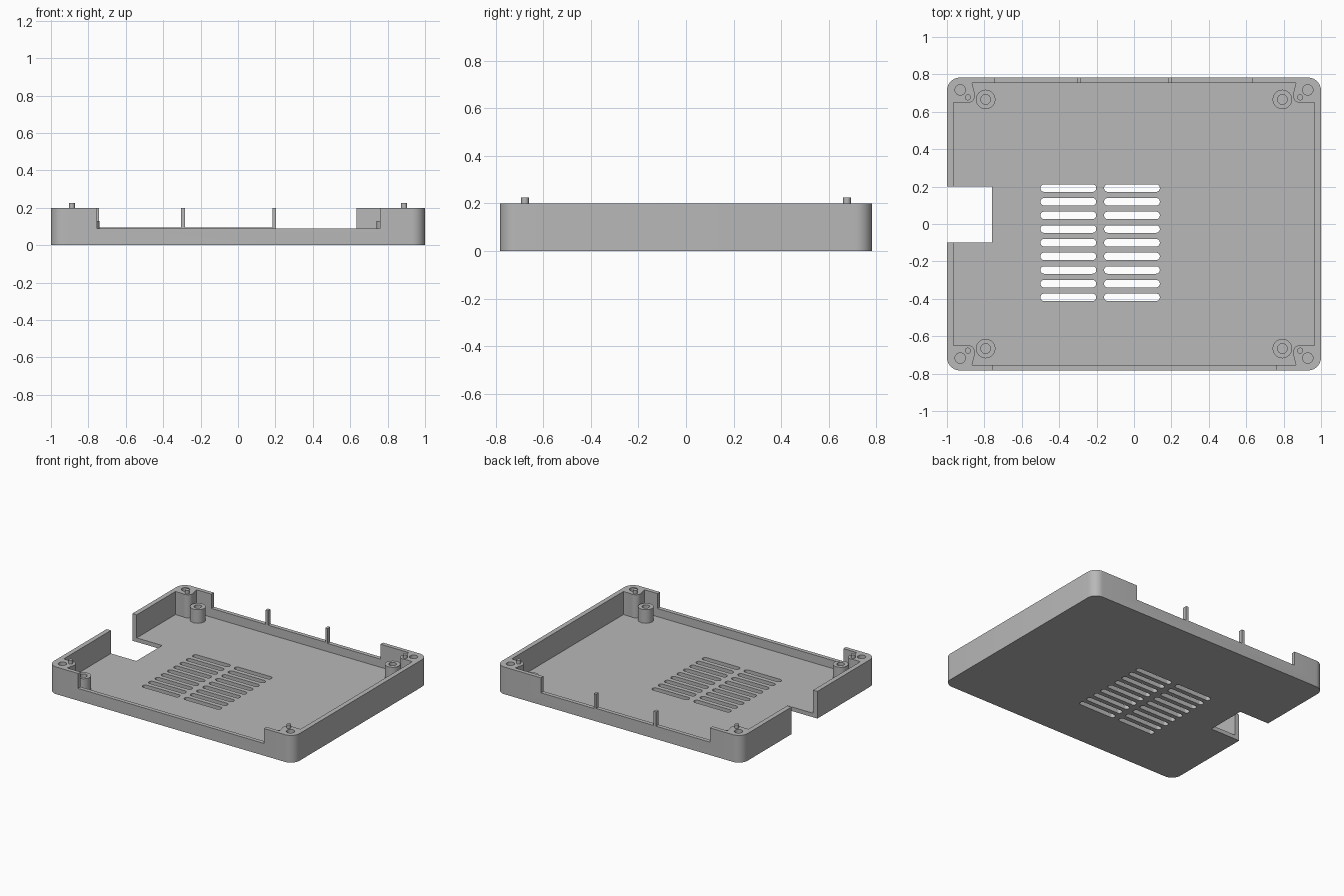
import bpy, bmesh
from math import sin, cos, pi, radians

if "Cube" in bpy.data.objects:
    bpy.data.objects.remove(bpy.data.objects["Cube"])

grey = bpy.data.materials.new("grey plastic")
grey.use_nodes = True
grey.diffuse_color = (0.48, 0.48, 0.48, 1)
grey.node_tree.nodes["Principled BSDF"].inputs["Base Color"].default_value = grey.diffuse_color

HX, HY, H = 1.0, 0.783, 0.2      # half width, half depth, wall height
FLOOR, LEDGE = 0.03, 0.09        # floor thickness, lowered wall height
CORNERS = [(sx, sy) for sx in (-1, 1) for sy in (-1, 1)]


def arc(cx, cy, r, start, end, n):
    return [(cx + r * cos(start + (end - start) * i / n),
             cy + r * sin(start + (end - start) * i / n)) for i in range(n + 1)]


def circle(cx, cy, r, n=32):
    return arc(cx, cy, r, 0, 2 * pi, n)[:-1]


def rounded(x0, x1, y0, y1, r, n=8):
    pts = []
    for k, (cx, cy) in enumerate([(x1 - r, y1 - r), (x0 + r, y1 - r),
                                  (x0 + r, y0 + r), (x1 - r, y0 + r)]):
        pts += arc(cx, cy, r, k * pi / 2, (k + 1) * pi / 2, n)
    return pts


def rect(x0, x1, y0, y1):
    return [(x0, y0), (x1, y0), (x1, y1), (x0, y1)]


def prisms(name, items):
    """One object made of upright prisms, each given as (outline, bottom, top)."""
    bm = bmesh.new()
    for outline, z0, z1 in items:
        face = bm.faces.new([bm.verts.new((x, y, z0)) for x, y in outline])
        top = bmesh.ops.extrude_face_region(bm, geom=[face])["geom"]
        for v in top:
            if isinstance(v, bmesh.types.BMVert):
                v.co.z = z1
    bmesh.ops.remove_doubles(bm, verts=bm.verts, dist=0.00001)
    bmesh.ops.recalc_face_normals(bm, faces=bm.faces)
    mesh = bpy.data.meshes.new(name)
    bm.to_mesh(mesh)
    bm.free()
    mesh.materials.append(grey)
    obj = bpy.data.objects.new(name, mesh)
    bpy.context.collection.objects.link(obj)
    return obj


def combine(obj, operation, items):
    """Apply a boolean with temporary prisms."""
    tool = prisms("cutter", items)
    tool.hide_render = True
    mod = obj.modifiers.new("boolean", "BOOLEAN")
    mod.operation, mod.object, mod.solver = operation, tool, "EXACT"
    graph = bpy.context.evaluated_depsgraph_get()
    result = bpy.data.meshes.new_from_object(obj.evaluated_get(graph))
    obj.modifiers.clear()
    obj.data = result
    bpy.data.objects.remove(tool)


def smooth(obj):
    bpy.ops.object.select_all(action="DESELECT")
    obj.select_set(True)
    bpy.context.view_layer.objects.active = obj
    bpy.ops.object.shade_smooth_by_angle(angle=radians(30))


# Tray: rounded block hollowed out
tray = prisms("case_tray", [(rounded(-HX, HX, -HY, HY, 0.07), 0, H)])
combine(tray, "DIFFERENCE", [(rounded(-0.965, 0.965, -0.753, 0.753, 0.035), FLOOR, 0.3)])

# Corner bosses flush with the rim
boss = [(0.975, 0.65)] + arc(0.89, 0.687, 0.04, -pi / 2 + 0.4, -pi - 0.1, 8)
boss += [(0.868, 0.765), (0.96, 0.765), (0.975, 0.75)]
combine(tray, "UNION", [([(sx * x, sy * y) for x, y in boss], 0.015, H) for sx, sy in CORNERS])

# Lowered front and back walls (two back posts remain), and the side opening
cuts = [(rect(-0.754, 0.76, -0.9, -0.72), LEDGE, 0.3),
        (rect(-0.743, -0.305, 0.72, 0.9), LEDGE + 0.005, 0.3),
        (rect(-0.283, 0.184, 0.72, 0.9), LEDGE + 0.005, 0.3),
        (rect(0.203, 0.633, 0.72, 0.9), LEDGE, 0.3),
        (rect(-1.1, -0.758, -0.1, 0.2), -0.1, 0.3)]
# Vent slots in two columns
for row in range(9):
    y = 0.192 - 0.073 * row
    for x in (-0.5, -0.16):
        cuts.append((rounded(x, x + 0.298, y - 0.02, y + 0.02, 0.0195), -0.1, 0.1))
# Blind holes in the corner bosses
cuts += [(circle(sx * 0.929, sy * 0.717, 0.028), 0.1, 0.3) for sx, sy in CORNERS]
combine(tray, "DIFFERENCE", cuts)
smooth(tray)

# Screw standoffs and locating pins at each corner
for sx, sy in CORNERS:
    side = ("back" if sy > 0 else "front") + ("_left" if sx > 0 else "_right")
    x, y = sx * 0.793, sy * 0.666
    standoff = prisms(side + "_standoff", [(circle(x, y, 0.052), FLOOR - 0.01, 0.13)])
    combine(standoff, "DIFFERENCE", [(circle(x, y, 0.026), FLOOR + 0.005, 0.2)])
    smooth(standoff)
    pin = prisms(side + "_pin", [(circle(sx * 0.888, sy * 0.677, 0.016, 20), H - 0.02, 0.225)])
    smooth(pin)
